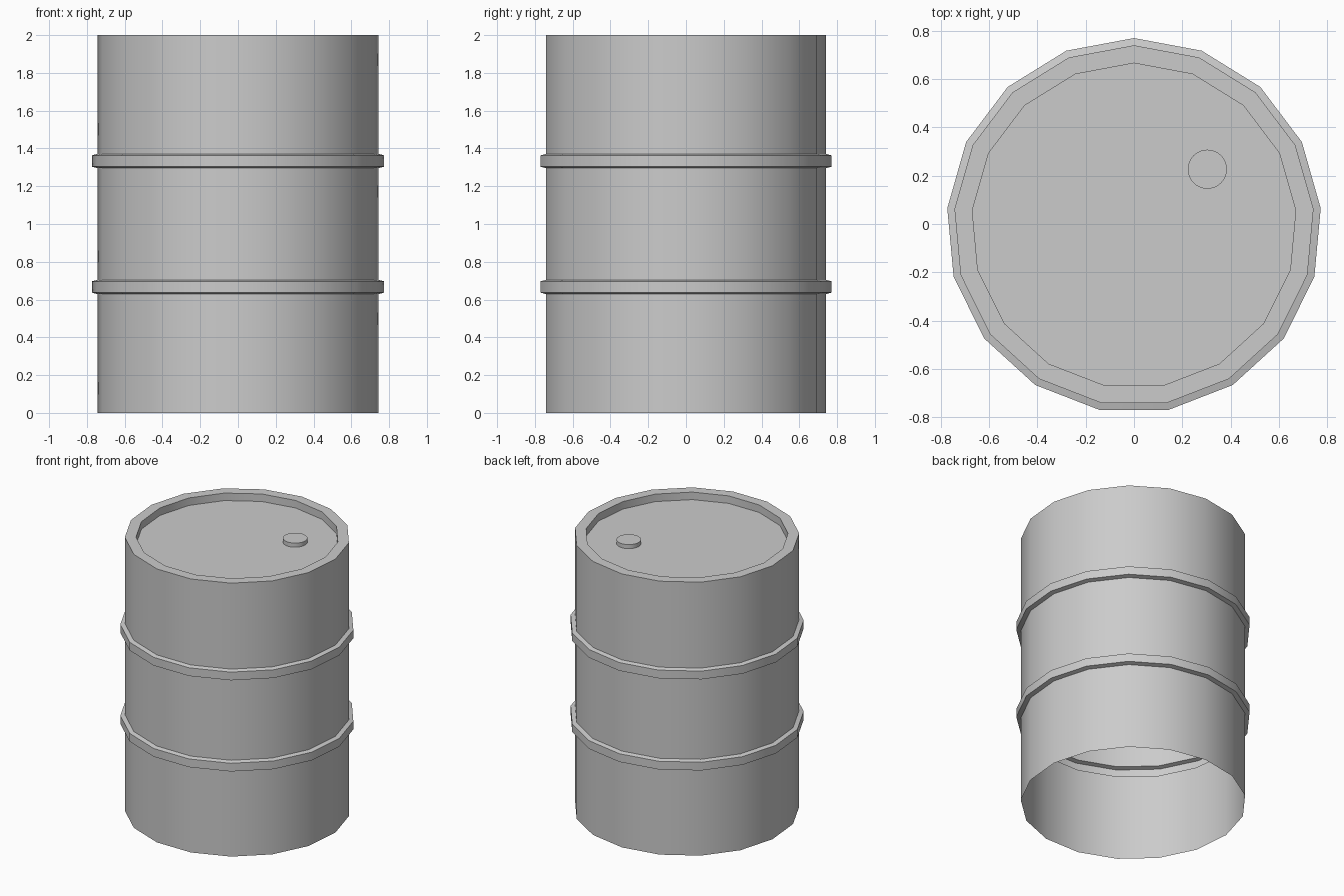
import bpy, bmesh, math

SIDES = 17
R = 0.747          # body radius
BAND_R = 0.777     # rolling hoop radius
RIM_R = 0.673      # inner edge of the rim
LID_Z = 1.945
CENTRE_Y = -0.0066  # odd side count: shift so the bounds are centred

if "Cube" in bpy.data.objects:
    bpy.data.objects.remove(bpy.data.objects["Cube"])

metal = bpy.data.materials.new("grey_metal")
metal.use_nodes = True
GREY = (0.6, 0.6, 0.6, 1)
metal.diffuse_color = GREY
metal.node_tree.nodes["Principled BSDF"].inputs["Base Color"].default_value = GREY


def lathe(name, profile, sides, centre):
    """Spin a (radius, height) profile and close its last ring with a flat face."""
    bm = bmesh.new()
    rings = []
    for r, z in profile:
        angles = [math.pi / 2 + math.tau * i / sides for i in range(sides)]
        rings.append([bm.verts.new((r * math.cos(a), r * math.sin(a), z)) for a in angles])
    for low, high in zip(rings, rings[1:]):
        for i in range(sides):
            j = (i + 1) % sides
            bm.faces.new((low[i], low[j], high[j], high[i]))
    bm.faces.new(rings[-1])
    mesh = bpy.data.meshes.new(name)
    bm.to_mesh(mesh)
    bm.free()
    mesh.materials.append(metal)
    obj = bpy.data.objects.new(name, mesh)
    obj.location = centre
    bpy.context.collection.objects.link(obj)
    bpy.ops.object.select_all(action='DESELECT')
    obj.select_set(True)
    bpy.context.view_layer.objects.active = obj
    bpy.ops.object.shade_smooth_by_angle(angle=math.radians(30))
    return obj


# Thin shell, open underneath, with two pressed hoops and a sunken lid
profile = [(R, 0)]
for z in (2 / 3, 4 / 3):
    profile += [(R, z - 0.038), (BAND_R, z - 0.03), (BAND_R, z + 0.03), (R, z + 0.038)]
profile += [(R, 2), (RIM_R, 2), (RIM_R, LID_Z)]
lathe("barrel_shell", profile, SIDES, (0, CENTRE_Y, 0))

# Filler cap on the lid
lathe("filler_cap", [(0.081, 0), (0.081, 0.03)], 32, (0.304, 0.227, LID_Z))
